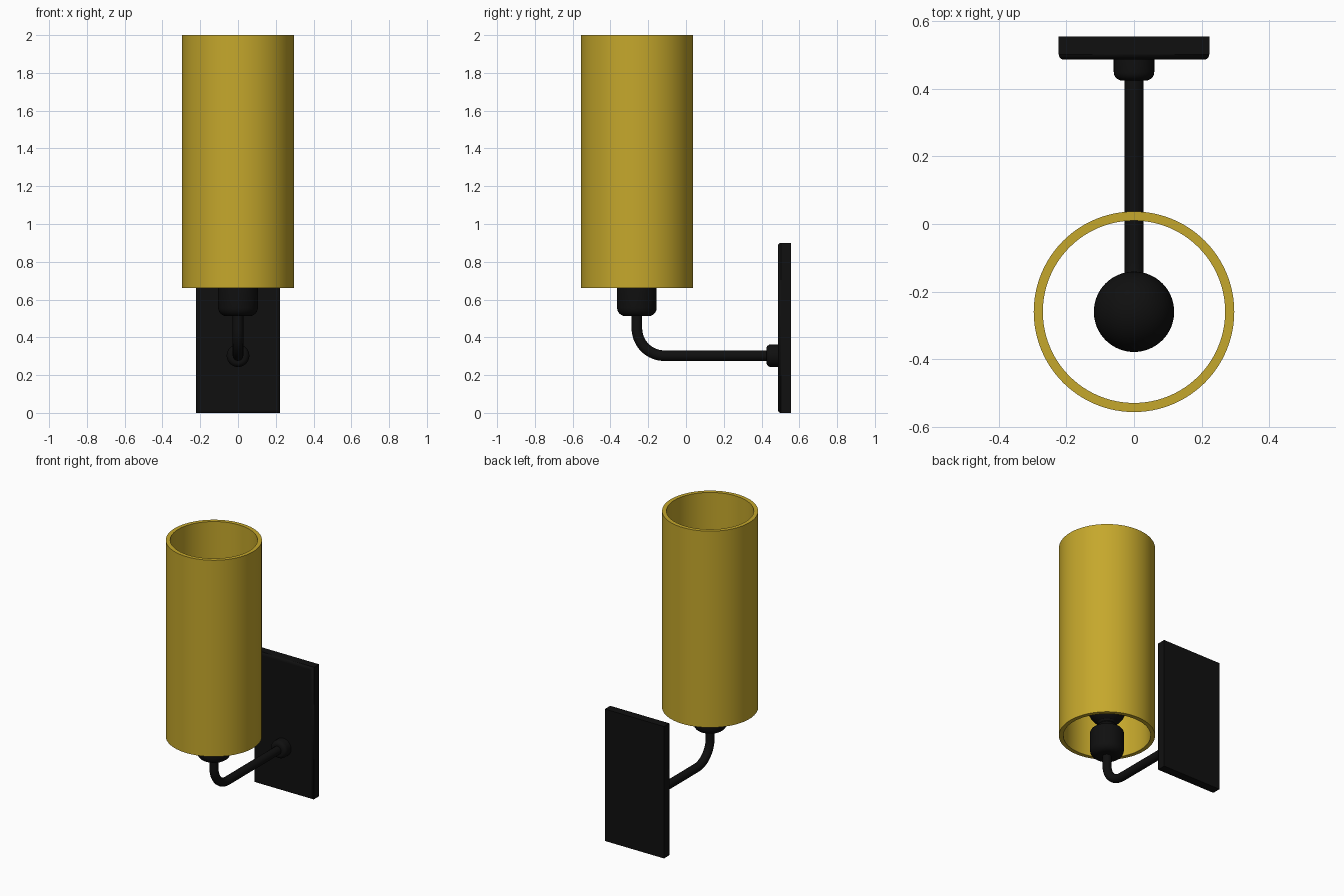
import bpy, math
from mathutils import Matrix, Vector

if "Cube" in bpy.data.objects:
    bpy.data.objects.remove(bpy.data.objects["Cube"])

LAMP_Y = -0.26   # axis of shade, bulb and socket
ARM_Z = 0.303    # height of the horizontal arm


def material(name, color):
    m = bpy.data.materials.new(name)
    m.diffuse_color = (*color, 1)
    m.use_nodes = True
    m.node_tree.nodes["Principled BSDF"].inputs["Base Color"].default_value = m.diffuse_color
    return m


black = material("black_metal", (0.005, 0.005, 0.005))
gold = material("amber_shade", (0.56, 0.39, 0.025))


def finish(ob, mat, angle=35):
    ob.data.materials.append(mat)
    bpy.ops.object.select_all(action='DESELECT')
    ob.select_set(True)
    bpy.context.view_layer.objects.active = ob
    bpy.ops.object.shade_smooth_by_angle(angle=math.radians(angle))
    return ob


def lathe(name, profile, origin, mat, closed=False, segs=64, rot=None):
    """Spin (radius, height) points about z, then rotate and place."""
    xf = Matrix.Translation(origin) @ (rot or Matrix())
    verts, rings = [], []
    for r, h in profile:
        n = 1 if r < 1e-6 else segs
        rings.append([len(verts) + i for i in range(n)])
        verts += [xf @ Vector((r * math.cos(2 * math.pi * i / segs),
                               r * math.sin(2 * math.pi * i / segs), h)) for i in range(n)]
    faces = []
    pairs = list(zip(rings, rings[1:])) + ([(rings[-1], rings[0])] if closed else [])
    for a, b in pairs:
        for i in range(segs):
            j = (i + 1) % segs
            q = [a[i % len(a)], a[j % len(a)], b[j % len(b)], b[i % len(b)]]
            faces.append(list(dict.fromkeys(q)))
    me = bpy.data.meshes.new(name)
    me.from_pydata(verts, [], faces)
    ob = bpy.data.objects.new(name, me)
    bpy.context.collection.objects.link(ob)
    return finish(ob, mat)


def arc(cr, ch, rad, a0, a1, n=6):
    """Profile points along an arc, angles in degrees."""
    return [(cr + rad * math.cos(math.radians(a0 + (a1 - a0) * i / n)),
             ch + rad * math.sin(math.radians(a0 + (a1 - a0) * i / n))) for i in range(n + 1)]


# Wall plate with softened front edges
bpy.ops.mesh.primitive_cube_add(size=1, location=(0, 0.5215, 0.45))
plate = bpy.context.object
plate.name = "wall_plate"
plate.scale = (0.446, 0.069, 0.9)
bpy.ops.object.transform_apply(location=False, rotation=False, scale=True)
attr = plate.data.attributes.new("bevel_weight_edge", 'FLOAT', 'EDGE')
for e in plate.data.edges:
    if all(plate.data.vertices[v].co.y < 0 for v in e.vertices):
        attr.data[e.index].value = 1
bev = plate.modifiers.new("bevel", 'BEVEL')
bev.limit_method = 'WEIGHT'
bev.width = 0.015
bev.segments = 4
finish(plate, black)

# Collar where the arm meets the plate, pointing to -y
lathe("arm_collar", [(0, 0)] + [(0.06, 0)] + arc(0.035, 0.042, 0.025, 0, 90) + [(0, 0.067)],
      (0, 0.492, ARM_Z), black, rot=Matrix.Rotation(math.pi / 2, 4, 'X'))

# Bent tube arm
R = 0.145
path = [(0, 0.48, ARM_Z)]
for i in range(17):
    a = math.pi / 2 * i / 16
    path.append((0, LAMP_Y + R - R * math.sin(a), ARM_Z + R - R * math.cos(a)))
path.append((0, LAMP_Y, 0.54))
cu = bpy.data.curves.new("arm", 'CURVE')
cu.dimensions = '3D'
cu.bevel_depth = 0.028
cu.bevel_resolution = 6
cu.use_fill_caps = True
sp = cu.splines.new('POLY')
sp.points.add(len(path) - 1)
for p, co in zip(sp.points, path):
    p.co = (*co, 1)
arm = bpy.data.objects.new("arm", cu)
bpy.context.collection.objects.link(arm)
bpy.ops.object.select_all(action='DESELECT')
arm.select_set(True)
bpy.context.view_layer.objects.active = arm
bpy.ops.object.convert(target='MESH')
finish(bpy.context.object, black)

# Rounded socket cup
lathe("socket", [(0, 0.512)] + arc(0.06, 0.557, 0.045, -90, 0) + arc(0.08, 0.675, 0.025, 0, 90)
      + [(0, 0.70)], (0, LAMP_Y, 0), black)

# Threaded bulb base
thread = [(0, 0.69), (0.05, 0.69)]
for i in range(3):
    z = 0.70 + i * 0.02
    thread += [(0.05, z), (0.058, z + 0.01)]
lathe("bulb_base", thread + [(0.05, 0.76), (0.05, 0.79), (0, 0.79)], (0, LAMP_Y, 0), black)

# Globe bulb
lathe("bulb", [(0, 0.737)] + arc(0, 0.856, 0.119, -90, 90, 24)[1:-1] + [(0, 0.975)],
      (0, LAMP_Y, 0), black)

# Open cylindrical shade with wall thickness
lathe("shade", [(0.297, 0.66), (0.297, 2.0), (0.27, 2.0), (0.27, 0.66)],
      (0, LAMP_Y, 0), gold, closed=True, segs=96)
